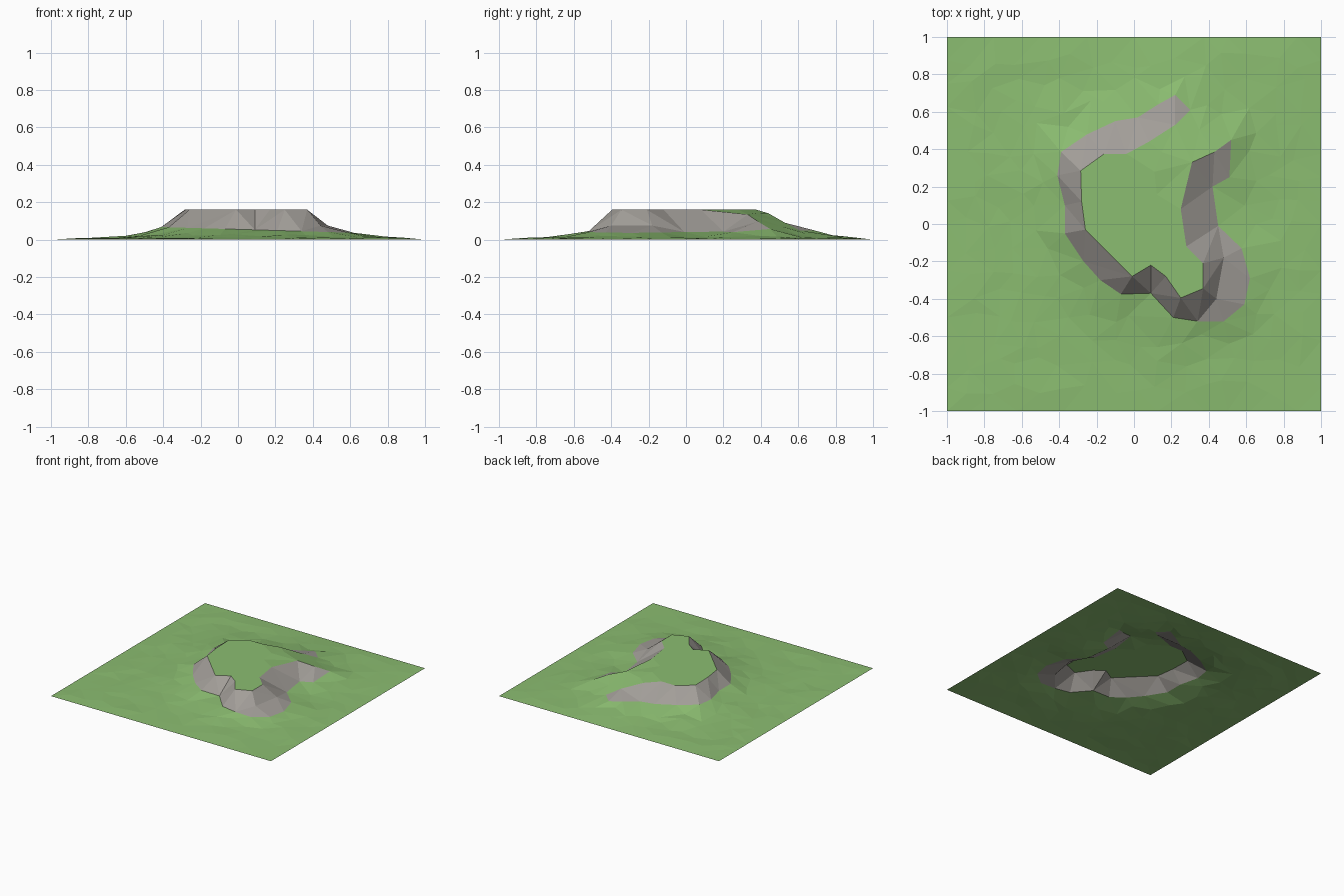
import bpy, math, random
from mathutils import Vector
from mathutils.geometry import delaunay_2d_cdt, intersect_point_line

if "Cube" in bpy.data.objects:
    bpy.data.objects.remove(bpy.data.objects["Cube"])

random.seed(4)

# Cliff foot and cliff rim, both running anticlockwise from the ramp's north side
FOOT = [(.22, .69), (.13, .64), (.02, .57), (-.10, .55), (-.25, .48), (-.39, .385),
        (-.41, .26), (-.37, .10), (-.37, -.05), (-.27, -.20), (-.18, -.30), (-.07, -.375),
        (.09, -.37), (.21, -.50), (.34, -.52), (.48, -.52), (.59, -.43), (.62, -.29),
        (.575, -.13), (.45, -.01), (.42, .20), (.51, .25)]
RIM = [(.30, .61), (.22, .53), (.08, .44), (-.04, .375), (-.16, .375), (-.285, .285),
       (-.28, .12), (-.26, -.03), (-.01, -.28), (.09, -.22), (.17, -.28), (.25, -.395),
       (.37, -.345), (.37, -.21), (.28, -.12), (.25, .08), (.31, .33), (.43, .385), (.52, .45)]
LEDGE = [(.48, -.18), (.44, -.40)]          # break points on the south-east cliff
CLIFF = FOOT + RIM[::-1]
OUTLINE = FOOT + [RIM[-1]]


def inside(p, poly):
    hit = False
    for (ax, ay), (bx, by) in zip(poly, poly[1:] + poly[:1]):
        if (ay > p[1]) != (by > p[1]) and p[0] < (bx - ax) * (p[1] - ay) / (by - ay) + ax:
            hit = not hit
    return hit


def distance(p, poly):
    best = 9
    for a, b in zip(poly, poly[1:] + poly[:1]):
        q, t = intersect_point_line(Vector(p), Vector(a), Vector(b))
        q = Vector(a).lerp(Vector(b), min(1, max(0, t)))
        best = min(best, (Vector(p) - q.to_2d()).length)
    return best


def ramp(p):
    """Flat plateau that slopes down towards the north-east."""
    t = .5 * p[0] + .85 * p[1]
    steps = [(-9, .16), (.30, .16), (.42, .14), (.56, .09), (.66, .05), (.9, .015), (9, 0)]
    for (t0, z0), (t1, z1) in zip(steps, steps[1:]):
        if t <= t1:
            return z0 + (z1 - z0) * (t - t0) / (t1 - t0)


def height(p):
    if distance(p, RIM) < 1e-4 or inside(p, RIM):
        return ramp(p)
    if min((Vector(p) - Vector(q)).length for q in LEDGE) < 1e-4:
        return .075
    if max(abs(p[0]), abs(p[1])) > .999:
        return 0
    d = 0 if inside(p, OUTLINE) else distance(p, OUTLINE)
    foot = min(.068, max(.036, .055 - .03 * p[0]))
    bump = random.uniform(-.2, .2) if d > .02 else 0
    return foot * math.exp(-d / .14) * (1 + bump) + (random.uniform(0, .006) if d > .02 else 0)


# Scattered grass points around the cliff
points = [Vector(p) for p in CLIFF + LEDGE]
n = 16
for i in range(n + 1):
    for j in range(n + 1):
        x, y = 2 * i / n - 1, 2 * j / n - 1
        if 0 < i < n and 0 < j < n:
            x += random.uniform(-.04, .04)
            y += random.uniform(-.04, .04)
        if not inside((x, y), CLIFF) and distance((x, y), CLIFF) > .06:
            points.append(Vector((x, y)))

k = len(CLIFF)
edges = [(i, (i + 1) % k) for i in range(k)]
verts, _, faces, *_ = delaunay_2d_cdt(points, edges, [], 0, 1e-5)

mesh = bpy.data.meshes.new("plateau_terrain")
mesh.from_pydata([(v.x, v.y, height((v.x, v.y))) for v in verts], [], faces)
terrain = bpy.data.objects.new("plateau_terrain", mesh)
bpy.context.collection.objects.link(terrain)

# Grass everywhere, rock on the cliff band
for name, colour in (("grass_green", (.26, .51, .165, 1)), ("rock_grey", (.36, .34, .315, 1))):
    mat = bpy.data.materials.new(name)
    mat.diffuse_color = colour
    mat.use_nodes = True
    mat.node_tree.nodes["Principled BSDF"].inputs["Base Color"].default_value = mat.diffuse_color
    mesh.materials.append(mat)
for f in mesh.polygons:
    f.material_index = int(inside(f.center[:2], CLIFF))
    f.use_smooth = False
    if f.normal.z < 0:
        f.flip()
mesh.update()
